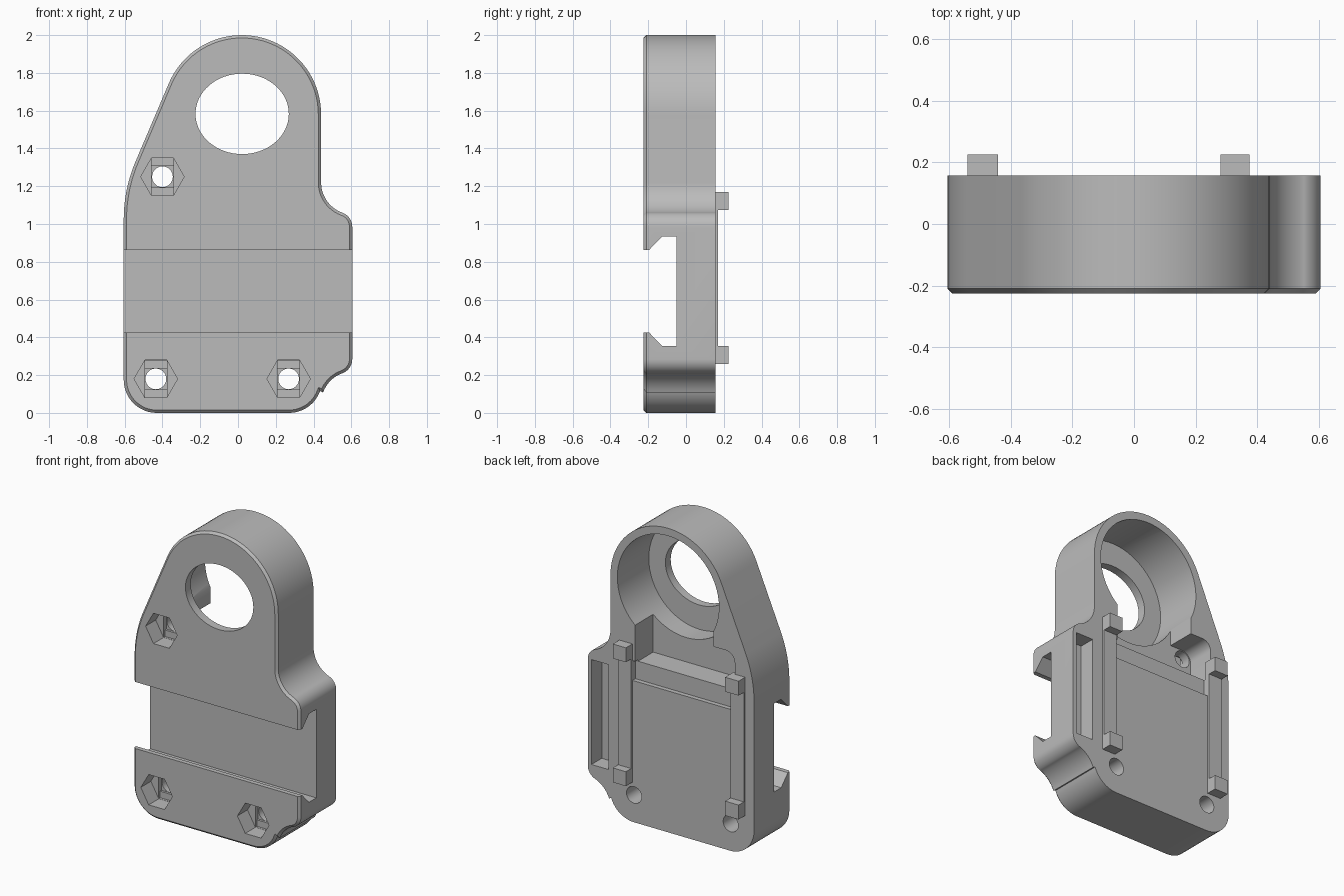
import bpy
import bmesh
from math import cos, sin, radians

if "Cube" in bpy.data.objects:
    bpy.data.objects.remove(bpy.data.objects["Cube"], do_unlink=True)

grey = bpy.data.materials.new("plain grey")
grey.use_nodes = True
colour = (0.5, 0.5, 0.5, 1)
grey.diffuse_color = colour
grey.node_tree.nodes["Principled BSDF"].inputs["Base Color"].default_value = colour

BACK, FRONT = 0.157, -0.225


def arc(cx, cz, r, a0, a1, n=12, rz=None):
    """Points along an arc, angles in degrees."""
    rz = rz or r
    angles = [radians(a0 + (a1 - a0) * i / n) for i in range(n + 1)]
    return [(cx + r * cos(a), cz + rz * sin(a)) for a in angles]


def circle(cx, cz, r, n=32, rz=None, start=0):
    return arc(cx, cz, r, start, start + 360, n, rz)[:-1]


def rect(x0, x1, z0, z1):
    return [(x0, z0), (x1, z0), (x1, z1), (x0, z1)]


def prism(name, points, start, end, axis="y", chamfer=0):
    """Extrude a flat profile along y (x, z points) or along x (y, z points)."""
    bm = bmesh.new()
    if axis == "y":
        place = lambda p, d: (p[0], d, p[1])
    else:
        place = lambda p, d: (d, p[0], p[1])
    near = [bm.verts.new(place(p, start)) for p in points]
    far = [bm.verts.new(place(p, end)) for p in points]
    face = bm.faces.new(near)
    bm.faces.new(far[::-1])
    for i in range(len(points)):
        j = (i + 1) % len(points)
        bm.faces.new((near[j], near[i], far[i], far[j]))
    bmesh.ops.recalc_face_normals(bm, faces=bm.faces[:])
    if chamfer:
        bmesh.ops.bevel(bm, geom=list(face.edges), offset=chamfer,
                        segments=1, affect="EDGES")
    mesh = bpy.data.meshes.new(name)
    bm.to_mesh(mesh)
    bm.free()
    mesh.materials.append(grey)
    obj = bpy.data.objects.new(name, mesh)
    bpy.context.collection.objects.link(obj)
    return obj


def cut(target, points, start, end, axis="y"):
    """Subtract a prism from the target and remove the cutter."""
    cutter = prism("cutter", points, start, end, axis)
    cutter.hide_render = True
    mod = target.modifiers.new("cut", "BOOLEAN")
    mod.operation = "DIFFERENCE"
    mod.solver = "EXACT"
    mod.object = cutter
    bpy.context.view_layer.objects.active = target
    bpy.ops.object.modifier_apply(modifier=mod.name)
    bpy.data.objects.remove(cutter, do_unlink=True)


# Body outline, clockwise from the lower corner
outline = (
    arc(-0.43, 0.175, 0.175, 270, 180)
    + arc(0.175, 1.025, 0.78, 180, 157)
    + arc(0.02, 1.58, 0.42, 157, 0, 40)
    + arc(0.61, 1.22, 0.17, 180, 250)
    + arc(0.525, 0.985, 0.08, 70, 0, 8)
    + arc(0.525, 0.285, 0.08, 0, -70, 8)
    + arc(0.61, 0.05, 0.17, 110, 160, 8)
    + arc(0.27, 0.175, 0.175, -20, -90)
)
body = prism("bracket_body", outline, FRONT, BACK, chamfer=0.015)

# Dovetail channel across the front
half = [(-0.3, 0.863), (-0.195, 0.863), (-0.125, 0.935), (-0.05, 0.935)]
middle = 0.644
channel = half + [(y, 2 * middle - z) for y, z in reversed(half)]
cut(body, channel, -1, 1, "x")

# Round housing behind the oval window
cut(body, circle(0.02, 1.58, 0.37, 64), -0.17, 0.3)
cut(body, circle(0.022, 1.583, 0.247, 64, 0.213), -0.4, 0.1)

# Pocket below the housing, with a rounded corner at the screw
pocket = ([(0.26, 1.05), (0.26, 1.4), (-0.31, 1.42), (-0.31, 1.31)]
          + arc(-0.4, 1.245, 0.065, 90, 180, 8) + [(-0.465, 1.05)])
cut(body, pocket, -0.03, 0.3)

# Shallow step at the plate top and slot along the side
cut(body, rect(-0.44, 0.28, 0.93, 1.06), 0.127, 0.3)
cut(body, rect(0.453, 0.578, 0.297, 0.987), 0.05, 0.3)

# Screw holes with hexagonal nut recesses and stepped floors
for x, z in ((-0.4, 1.25), (-0.435, 0.18), (0.268, 0.18)):
    cut(body, circle(x, z, 0.055, 24), -0.4, 0.4)
    cut(body, circle(x, z, 0.115, 6), -0.4, -0.12)
    cut(body, rect(x - 0.058, x + 0.058, z - 0.0985, z + 0.0985), -0.4, -0.105)
    cut(body, rect(x - 0.058, x + 0.058, z - 0.056, z + 0.056), -0.4, -0.09)

bpy.ops.object.select_all(action="DESELECT")
body.select_set(True)
bpy.context.view_layer.objects.active = body
bpy.ops.object.shade_smooth_by_angle(angle=radians(30))

# Rear rails with a square peg at each end
for side, x0, x1 in (("right", -0.54, -0.442), ("left", 0.28, 0.375)):
    prism(side + "_rail", rect(x0, x1, 0.355, 1.075), BACK - 0.02, 0.17)
    prism(side + "_lower_peg", rect(x0, x1, 0.26, 0.355), BACK - 0.02, 0.225)
    prism(side + "_upper_peg", rect(x0, x1, 1.075, 1.17), BACK - 0.02, 0.225)
